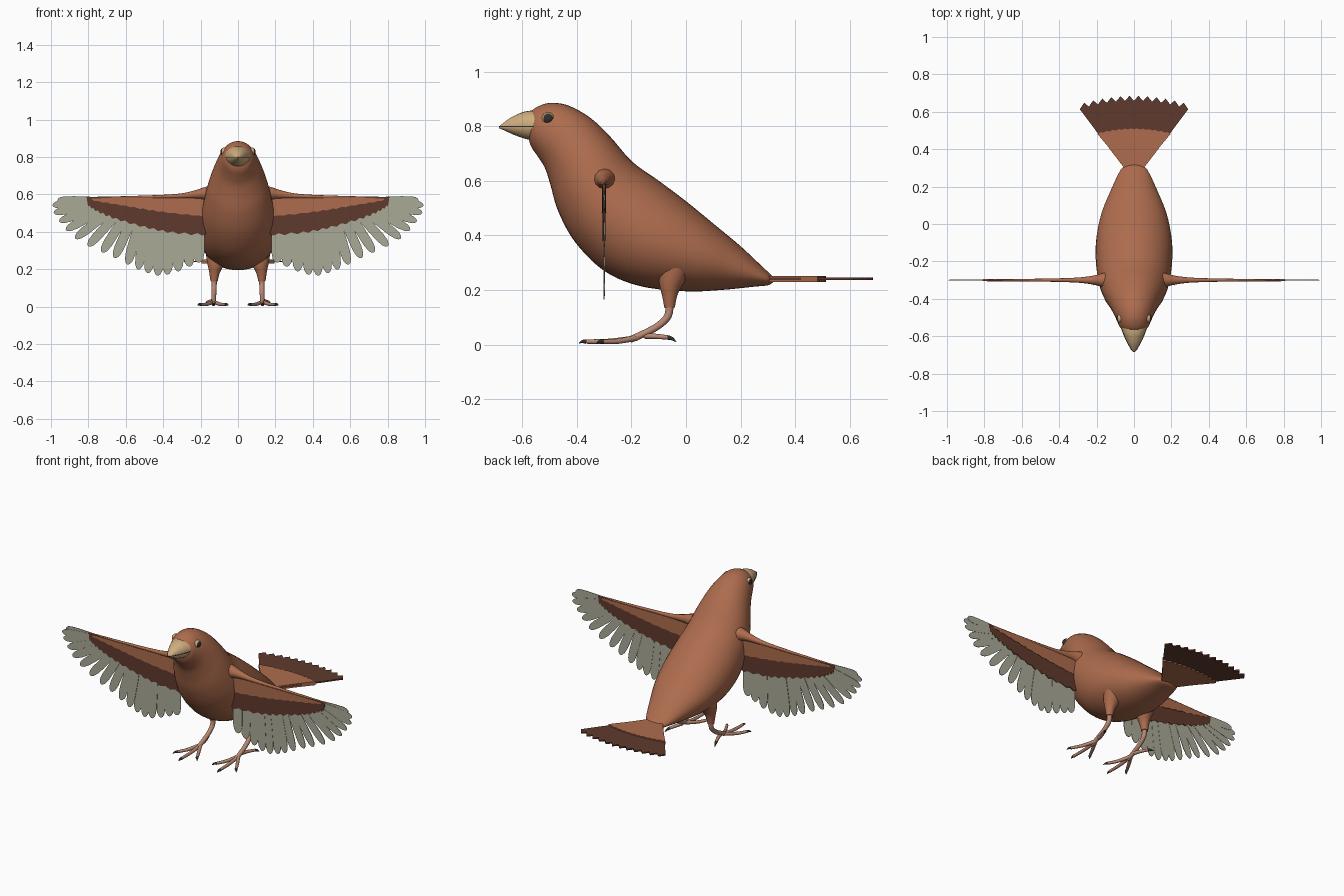
import bpy, bmesh, math
from mathutils import Vector

if "Cube" in bpy.data.objects:
    bpy.data.objects.remove(bpy.data.objects["Cube"])


def material(name, rgb):
    m = bpy.data.materials.new(name)
    m.diffuse_color = (*rgb, 1)
    m.use_nodes = True
    m.node_tree.nodes["Principled BSDF"].inputs["Base Color"].default_value = m.diffuse_color
    return m


RUST = material("rust plumage", (0.42, 0.15, 0.075))
BROWN = material("dark brown feathers", (0.115, 0.042, 0.026))
GREY = material("grey flight feathers", (0.40, 0.40, 0.31))
BEAK = material("tan beak", (0.62, 0.42, 0.21))
SKIN = material("pink leg skin", (0.48, 0.25, 0.17))
BLACK = material("near black", (0.03, 0.03, 0.028))


def build(name, verts, faces, mat, mirror=False, angle=50):
    me = bpy.data.meshes.new(name)
    me.from_pydata([tuple(v) for v in verts], [], faces)
    bm = bmesh.new()
    bm.from_mesh(me)
    bmesh.ops.recalc_face_normals(bm, faces=bm.faces)
    bm.to_mesh(me)
    bm.free()
    me.materials.append(mat)
    ob = bpy.data.objects.new(name, me)
    bpy.context.collection.objects.link(ob)
    bpy.ops.object.select_all(action='DESELECT')
    ob.select_set(True)
    bpy.context.view_layer.objects.active = ob
    bpy.ops.object.shade_smooth_by_angle(angle=math.radians(angle))
    if mirror:
        ob.modifiers.new("mirror", 'MIRROR').use_mirror_merge = False
    return ob


def spline(keys, steps):
    """Smooth curve through tuples of any size."""
    out = []
    last = len(keys) - 1
    for i in range(last):
        p0, p1, p2, p3 = (keys[min(max(i + k, 0), last)] for k in (-1, 0, 1, 2))
        for s in range(steps):
            t = s / steps
            out.append(tuple(0.5 * (2 * b + (c - a) * t + (2 * a - 5 * b + 4 * c - d) * t * t
                                    + (3 * b - a - 3 * c + d) * t ** 3)
                             for a, b, c, d in zip(p0, p1, p2, p3)))
    return out + [keys[-1]]


def loft(name, rings, mat, **kw):
    n = len(rings[0])
    faces = [(i * n + j, i * n + (j + 1) % n, (i + 1) * n + (j + 1) % n, (i + 1) * n + j)
             for i in range(len(rings) - 1) for j in range(n)]
    faces += [tuple(range(n)), tuple(range((len(rings) - 1) * n, len(rings) * n))]
    return build(name, [v for r in rings for v in r], faces, mat, **kw)


def trunk(name, keys, mat, n=36, steps=5):
    """Loft of upright ellipses: top y, top z, bottom y, bottom z, half width."""
    rings = []
    for ty, tz, by, bz, w in spline(keys, steps):
        ring = []
        for j in range(n):
            a = math.tau * j / n
            k = (1 + math.cos(a)) / 2
            ring.append((w * math.sin(a), by + (ty - by) * k, bz + (tz - bz) * k))
        rings.append(ring)
    return loft(name, rings, mat)


def tube(name, keys, mat, n=12, steps=4):
    """Round limb through x, y, z, radius; mirrored to both sides."""
    pts = spline(keys, steps)
    pos = [Vector(p[:3]) for p in pts]
    rings = []
    for i, p in enumerate(pts):
        t = (pos[min(i + 1, len(pos) - 1)] - pos[max(i - 1, 0)]).normalized()
        a = t.cross(Vector((0, 0, 1) if abs(t.x) > 0.9 else (1, 0, 0))).normalized()
        b = t.cross(a)
        rings.append([pos[i] + p[3] * (a * math.cos(math.tau * j / n) + b * math.sin(math.tau * j / n))
                      for j in range(n)])
    return loft(name, rings, mat, mirror=True)


def plates(name, outlines, level, thick, mat, upright, mirror=False):
    """Thin plates from 2D outlines, upright (x, z) or lying flat (x, y)."""
    verts, faces = [], []
    for k, pts in enumerate(outlines):
        off = level + (k % 3 - 1) * 0.0015 * (len(outlines) > 1)
        s, n = len(verts), len(pts)
        for d in (-thick / 2, thick / 2):
            verts += [(u, off + d, v) if upright else (u, v, off + d) for u, v in pts]
        faces += [tuple(range(s, s + n)), tuple(range(s + n, s + 2 * n))]
        faces += [(s + j, s + (j + 1) % n, s + n + (j + 1) % n, s + n + j) for j in range(n)]
    return build(name, outlines and verts, faces, mat, mirror=mirror, angle=30)


# Body and head in one smooth loft
trunk("body", [
    (-.580, .815, -.580, .785, .012), (-.570, .850, -.574, .745, .050),
    (-.542, .872, -.563, .718, .074), (-.495, .885, -.540, .685, .091),
    (-.430, .875, -.516, .645, .110), (-.350, .830, -.497, .587, .135),
    (-.278, .762, -.468, .488, .165), (-.197, .670, -.406, .375, .190),
    (-.100, .600, -.300, .270, .204), (.000, .525, -.168, .214, .202),
    (.100, .443, .000, .195, .176), (.200, .360, .130, .200, .130),
    (.280, .285, .250, .212, .085), (.310, .257, .300, .217, .058),
    (.320, .245, .318, .228, .025)], RUST)

# Beak with a dark mouth line
trunk("beak", [
    (-.555, .858, -.540, .748, .071), (-.595, .852, -.575, .750, .057),
    (-.640, .832, -.625, .766, .036), (-.672, .809, -.665, .784, .015),
    (-.684, .799, -.684, .792, .003)], BEAK, n=24)
mouth = [(.070, -.552), (.057, -.588), (.036, -.635), (.016, -.670), (.003, -.685)]
mouth = [(x + .0015, y) for x, y in mouth]
plates("mouth_line", [mouth + [(-x, y) for x, y in reversed(mouth)]], .799, .003, BLACK, False)

# Eyes with a narrow tan rim
for label, r, x, mat in (("eye", .020, .079, BLACK), ("eye_rim", .0225, .0755, BEAK)):
    for s in (1, -1):
        bpy.ops.mesh.primitive_uv_sphere_add(segments=24, ring_count=12, radius=r,
                                             location=(s * x, -.505, .828))
        ob = bpy.context.object
        ob.name = label + ("_right" if s > 0 else "_left")
        ob.scale.x = .75
        ob.data.materials.append(mat)
        bpy.ops.object.shade_smooth_by_angle(angle=math.radians(60))

# Wing arms
tube("wing_arm", [(.12, -.3, .600, .055), (.18, -.3, .604, .034), (.23, -.3, .599, .022),
                  (.33, -.3, .590, .012), (.55, -.3, .585, .007), (.81, -.3, .582, .004)], RUST)

# Flight feathers fanned along the wing
tip_keys = [(.21, .235), (.28, .205), (.36, .175), (.43, .165), (.50, .185), (.57, .215),
            (.66, .260), (.75, .300), (.85, .350), (.92, .410), (.965, .470), (.995, .530), (.965, .568)]
tips = spline(tip_keys, 4)
COUNT = 17
feathers = []
for i in range(COUNT):
    u = i / (COUNT - 1)
    tip = Vector(tips[round(u * (len(tips) - 1))])
    root = Vector((.21 + .57 * u ** .8, .5 + .07 * u))
    axis = tip - root
    side = Vector((-axis.y, axis.x)).normalized() * (.031 - .010 * u)
    shape = [(0, .8), (.5, 1), (.8, 1), (.92, .8), (.98, .45), (1, .12)]
    feathers.append([root + axis * t + side * w for t, w in shape]
                    + [root + axis * t - side * w for t, w in reversed(shape)])
plates("flight_feathers", feathers, -.3, .003, GREY, True, True)


def scallop(keys, steps, depth):
    """Edge with small feather teeth."""
    return [(x, z - depth * (i % 2)) for i, (x, z) in enumerate(spline(keys, steps))]


# Two rows of wing coverts
dark_edge = scallop([(.17, .390), (.35, .402), (.50, .432), (.65, .475), (.75, .515), (.805, .550)], 6, .012)
plates("dark_coverts", [[(.17, .586)] + dark_edge + [(.808, .583)]], -.3, .010, BROWN, True, True)
rust_edge = scallop([(.17, .484), (.40, .508), (.60, .540), (.78, .571)], 8, .005)
plates("rust_coverts", [[(.17, .581)] + rust_edge + [(.785, .579)]], -.3, .014, RUST, True, True)


# Tail fan: long dark feathers and a shorter rust cover
def fan(half, tip_y, curve, depth, teeth, sides):
    end = []
    for i in range(2 * teeth + 1):
        x = half * (1 - i / teeth)
        end.append((x, tip_y - curve * (x / half) ** 2 - depth * (1 - i % 2)))
    return sides + end + [(-x, y) for x, y in reversed(sides)]


plates("tail_feathers", [fan(.29, .686, .045, .027, 12, [(.045, .29), (.19, .48)])], .241, .008, BROWN, False)
plates("tail_cover", [fan(.195, .512, .025, .006, 12, [(.045, .29), (.115, .385)])], .240, .022, RUST, False)

# Legs and feet
tube("thigh", [(.112, -.03, .31, .065), (.120, -.055, .23, .045), (.126, -.060, .18, .028),
               (.128, -.060, .135, .019)], RUST, n=20)
tube("shank", [(.128, -.060, .150, .015), (.128, -.066, .105, .014), (.129, -.100, .070, .013),
               (.130, -.150, .042, .013), (.130, -.205, .018, .012)], SKIN)
toes = {"middle": [(.130, -.19, .022), (.131, -.28, .012), (.132, -.365, .011), (.132, -.392, .005)],
        "outer": [(.130, -.18, .025), (.170, -.25, .012), (.201, -.305, .011), (.217, -.328, .005)],
        "inner": [(.130, -.18, .025), (.095, -.25, .012), (.066, -.305, .011), (.050, -.328, .005)],
        "hind": [(.130, -.15, .032), (.142, -.11, .030), (.160, -.065, .026), (.172, -.036, .010)]}
for label, (a, b, c, d) in toes.items():
    tube(label + "_toe", [(*a, .011), (*b, .0095), (*c, .008)], SKIN)
    mid = [(p + q) / 2 for p, q in zip(c, d)]
    mid[2] += .003
    tube(label + "_claw", [(*c, .0085), (*mid, .006), (*d, .001)], BLACK, n=10)
